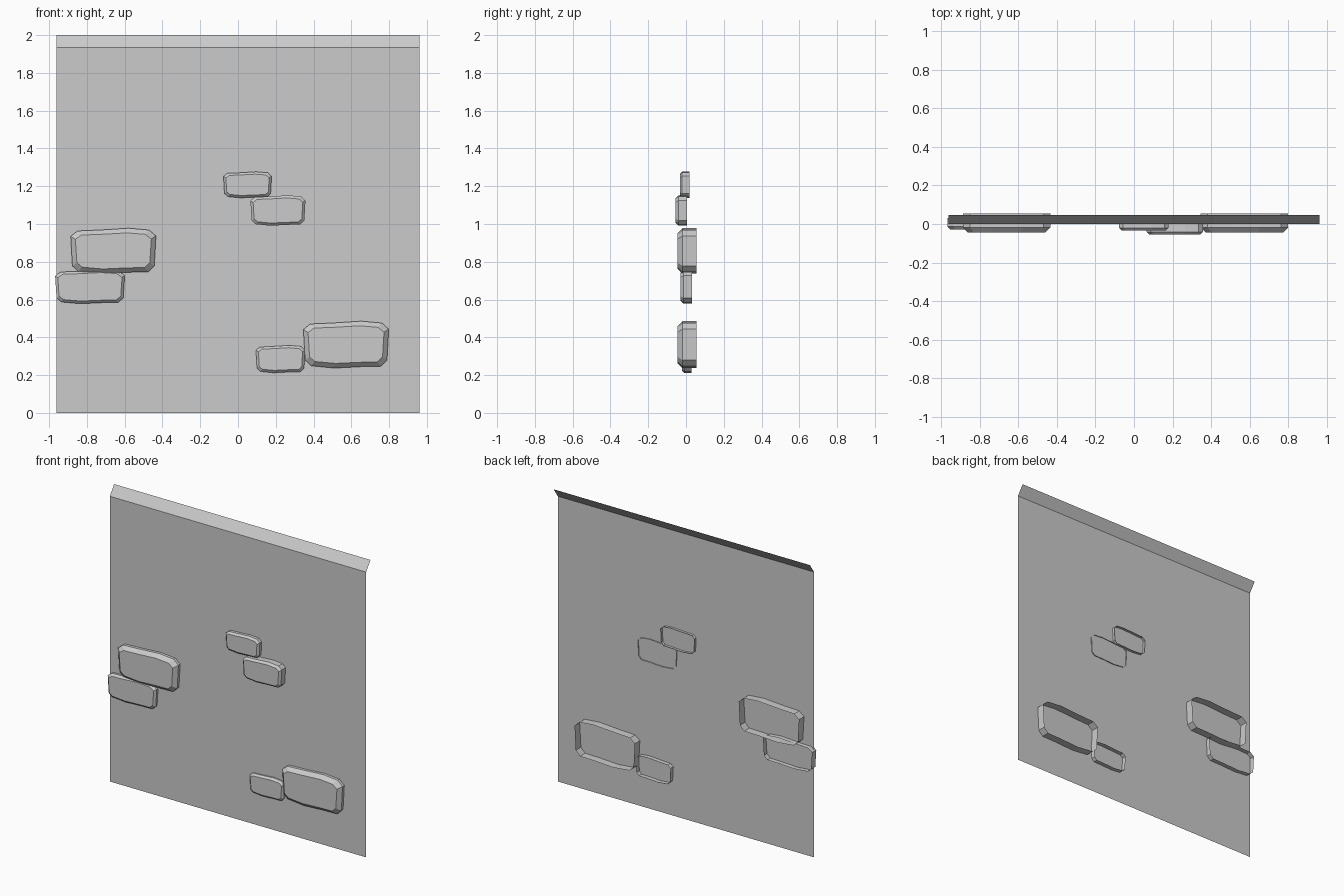
import bpy

if "Cube" in bpy.data.objects:
    bpy.data.objects.remove(bpy.data.objects["Cube"])

def make(name, verts, faces):
    me = bpy.data.meshes.new(name)
    me.from_pydata(verts, [], faces)
    me.update()
    ob = bpy.data.objects.new(name, me)
    bpy.context.collection.objects.link(ob)
    return ob

# wall sheet: flat panel with a chamfered strip leaning back at the top
W = 0.962
profile = [(0.0, 0.0), (0.0, 1.935), (0.046, 2.0)]
verts = [(x, y, z) for y, z in profile for x in (-W, W)]
make("wall_panel", verts, [(0, 1, 3, 2), (2, 3, 5, 4)])

# worn brick outline in unit space, counter-clockwise seen from the front
OUTLINE = [(0.02, 0.17), (0.09, 0.05), (0.36, 0.0), (0.68, 0.03), (0.91, 0.04),
           (0.98, 0.17), (1.0, 0.83), (0.92, 0.96), (0.68, 1.0), (0.34, 0.96),
           (0.08, 0.94), (0.0, 0.82)]

def brick(name, x0, x1, z0, z1, y_front, y_back, bevel):
    """Open-backed brick: straight sides, bevelled rim, flat front."""
    w, h, n = x1 - x0, z1 - z0, len(OUTLINE)
    verts = []
    for y, inset in ((y_back, 0), (y_front + bevel, 0), (y_front, bevel)):
        su, sv = 1 - 2 * inset / w, 1 - 2 * inset / h
        for u, v in OUTLINE:
            verts.append((x0 + w * (0.5 + (u - 0.5) * su), y,
                          z0 + h * (0.5 + (v - 0.5) * sv)))
    faces = [(r * n + i, r * n + (i + 1) % n, (r + 1) * n + (i + 1) % n, (r + 1) * n + i)
             for r in range(2) for i in range(n)]
    faces.append(tuple(range(2 * n, 3 * n)))
    make(name, verts, faces)

# three pairs of exposed bricks
brick("brick_left_large", -0.886, -0.434, 0.737, 0.978, -0.044, 0.055, 0.025)
brick("brick_left_small", -0.968, -0.600, 0.578, 0.757, -0.028, 0.032, 0.014)
brick("brick_middle_upper", -0.077, 0.178, 1.138, 1.277, -0.033, 0.018, 0.013)
brick("brick_middle_lower", 0.066, 0.357, 0.991, 1.152, -0.055, 0.006, 0.014)
brick("brick_right_large", 0.346, 0.798, 0.237, 0.486, -0.044, 0.055, 0.025)
brick("brick_right_small", 0.095, 0.355, 0.212, 0.358, -0.022, 0.030, 0.013)
